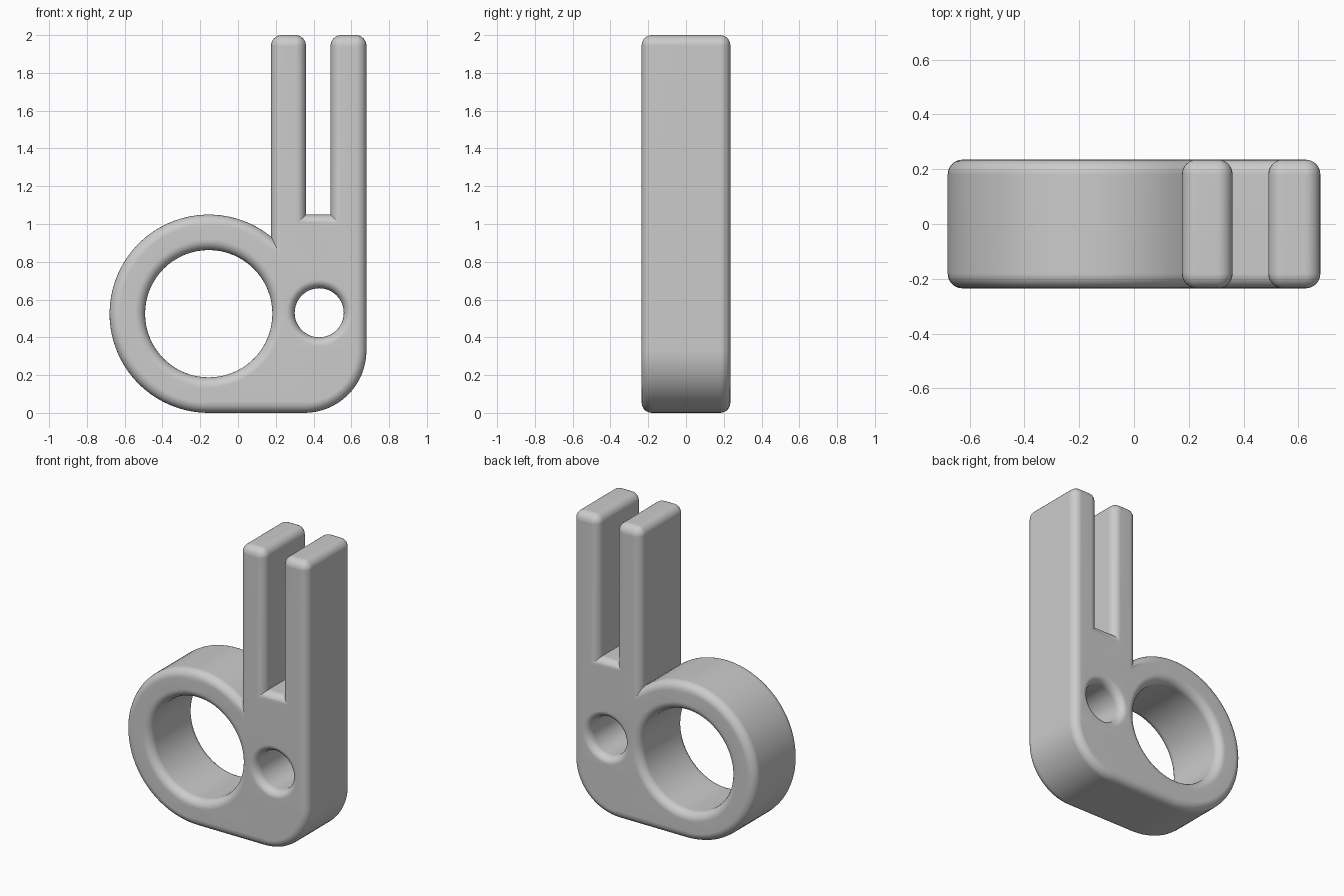
import bpy, bmesh
from math import sin, cos, pi, radians, sqrt, acos
from mathutils import Vector
from mathutils.geometry import tessellate_polygon

cube = bpy.data.objects.get("Cube")
if cube:
    bpy.data.objects.remove(cube, do_unlink=True)

HALF_DEPTH = 0.235
FILLET = 0.054
STEPS = 6
RING = (-0.155, 0.525)
RING_R = 0.525
HEIGHT, SLOT_Z = 2.0, 1.05
PRONG_A = (0.175, 0.36)
PRONG_B = (0.49, 0.68)


def arc(center, r, start, end, n):
    """Points on an arc, angles in degrees."""
    out = []
    for i in range(n + 1):
        a = radians(start + (end - start) * i / n)
        out.append(Vector((center[0] + r * cos(a), center[1] + r * sin(a))))
    return out


def inset(loop, d):
    """Move every point to the left of its path, mitred."""
    out = []
    for i, p in enumerate(loop):
        e1 = (p - loop[i - 1]).normalized()
        e2 = (loop[(i + 1) % len(loop)] - p).normalized()
        n1, n2 = Vector((-e1.y, e1.x)), Vector((-e2.y, e2.x))
        out.append(p + (n1 + n2) * (d / (1 + n1.dot(n2))))
    return out


def prong_top(x0, x1):
    """Rounded end of one prong, from right to left."""
    r = FILLET + 0.002
    return (arc((x1 - r, HEIGHT - r), r, 0, 90, 6)
            + arc((x0 + r, HEIGHT - r), r, 90, 180, 6))


# Outline: rounded foot, two prongs with a slot, round ring
corner = 0.33
notch = acos((PRONG_A[0] - RING[0]) / RING_R) * 180 / pi
outline = arc((PRONG_B[1] - corner, corner), corner, -90, 0, 16)
outline += prong_top(*PRONG_B)
outline += [Vector((PRONG_B[0], SLOT_Z)), Vector((PRONG_A[1], SLOT_Z))]
outline += prong_top(*PRONG_A)
outline += arc(RING, RING_R, notch, 270, 48)

# Holes run the other way round
ring_hole = arc(RING, 0.337, 360, 0, 64)[:-1]
pin_hole = arc((0.43, 0.53), 0.13, 360, 0, 40)[:-1]

# Quarter-round fillet levels from front to back: (inset fraction, y)
quarter = [(1 - cos(i / STEPS * pi / 2), sin(i / STEPS * pi / 2)) for i in range(STEPS + 1)]
levels = [(f, HALF_DEPTH - FILLET * (1 - s))
          for f, s in quarter]
levels = [(f, -y) for f, y in reversed(levels)] + levels

bm = bmesh.new()
front, back, flat_loops = [], [], []
for loop, size in ((outline, FILLET), (ring_hole, FILLET), (pin_hole, 0.045)):
    rows = [[bm.verts.new((p.x, y, p.y)) for p in inset(loop, f * size)] for f, y in levels]
    n = len(loop)
    for a, b in zip(rows, rows[1:]):
        for i in range(n):
            j = (i + 1) % n
            bm.faces.new((a[i], a[j], b[j], b[i]))
    front += rows[0]
    back += rows[-1]
    flat_loops.append([Vector((v.co.x, v.co.z, 0)) for v in rows[0]])

# Flat front and back faces
for tri in tessellate_polygon(flat_loops):
    for verts in (front, back):
        bm.faces.new([verts[i] for i in tri])
bmesh.ops.recalc_face_normals(bm, faces=bm.faces)

mesh = bpy.data.meshes.new("slotted_bracket")
bm.to_mesh(mesh)
bm.free()
bracket = bpy.data.objects.new("slotted_bracket", mesh)
bpy.context.collection.objects.link(bracket)

# Plain grey finish
grey = bpy.data.materials.new("plain_grey")
grey.use_nodes = True
colour = (0.6, 0.6, 0.6, 1)
grey.diffuse_color = colour
grey.node_tree.nodes["Principled BSDF"].inputs["Base Color"].default_value = colour
mesh.materials.append(grey)

# Smooth fillets, with flat faces kept flat
bpy.ops.object.select_all(action='DESELECT')
bracket.select_set(True)
bpy.context.view_layer.objects.active = bracket
bpy.ops.object.shade_smooth_by_angle(angle=radians(30))
weighted = bracket.modifiers.new("weighted_normals", 'WEIGHTED_NORMAL')
weighted.keep_sharp = True
